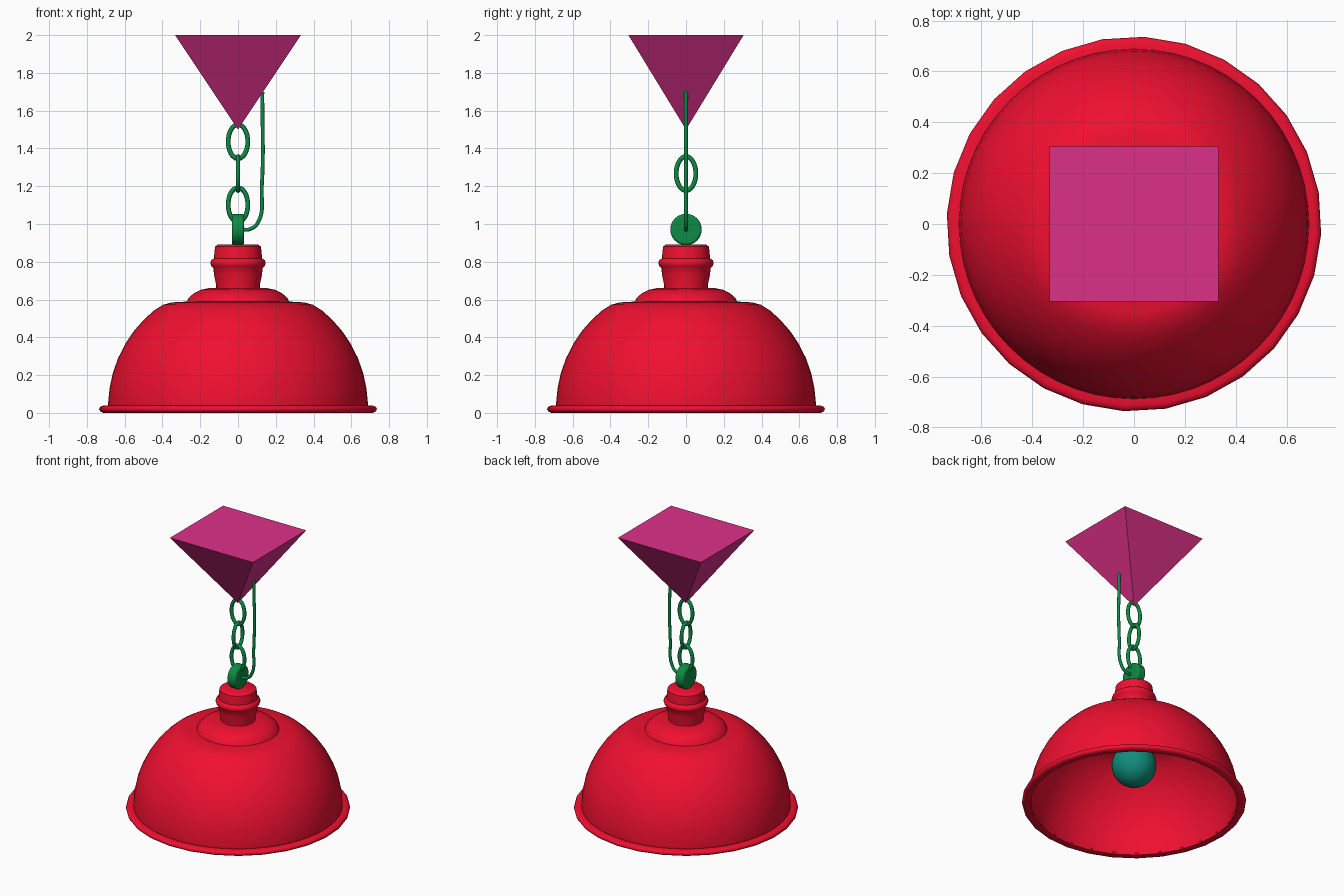
import bpy, bmesh
from math import cos, sin, pi, radians

if "Cube" in bpy.data.objects:
    bpy.data.objects.remove(bpy.data.objects["Cube"])


def material(name, rgb):
    m = bpy.data.materials.new(name)
    m.diffuse_color = (*rgb, 1)
    m.use_nodes = True
    m.node_tree.nodes["Principled BSDF"].inputs["Base Color"].default_value = m.diffuse_color
    return m


RED = material("red_enamel", (0.87, 0.005, 0.03))
GREEN = material("green_metal", (0.004, 0.26, 0.06))
PINK = material("pink_mount", (0.72, 0.03, 0.25))
TEAL = material("teal_glass", (0.005, 0.27, 0.20))


def add_mesh(name, bm, mat, smooth=None):
    bmesh.ops.recalc_face_normals(bm, faces=bm.faces)
    me = bpy.data.meshes.new(name)
    bm.to_mesh(me)
    bm.free()
    ob = bpy.data.objects.new(name, me)
    bpy.context.collection.objects.link(ob)
    me.materials.append(mat)
    if smooth:
        bpy.ops.object.select_all(action='DESELECT')
        ob.select_set(True)
        bpy.context.view_layer.objects.active = ob
        bpy.ops.object.shade_smooth_by_angle(angle=radians(smooth))
    return ob


def lathe(name, profile, mat, sides=56, closed=False, smooth=40, turn=0.0):
    """Revolve (radius, z) points around the z axis."""
    bm = bmesh.new()
    rings = []
    for k in range(sides):
        a = 2 * pi * k / sides + turn
        rings.append([bm.verts.new((r * cos(a), r * sin(a), z)) for r, z in profile])
    n = len(profile)
    for k in range(sides):
        p, q = rings[k], rings[(k + 1) % sides]
        for i in range(n if closed else n - 1):
            j = (i + 1) % n
            bm.faces.new((p[i], q[i], q[j], p[j]))
    bmesh.ops.remove_doubles(bm, verts=bm.verts, dist=1e-5)
    return add_mesh(name, bm, mat, smooth)


def link(name, z, across_y, half_w=0.052, half_h=0.090, wire=0.0125):
    """Oval chain link standing upright, facing front or side."""
    bm = bmesh.new()
    seg, tube = 32, 10
    rings = []
    for k in range(seg):
        a = 2 * pi * k / seg
        nx, nz = half_h * cos(a), half_w * sin(a)
        length = (nx * nx + nz * nz) ** 0.5
        ring = []
        for t in range(tube):
            b = 2 * pi * t / tube
            u = half_w * cos(a) + wire * cos(b) * nx / length
            w = half_h * sin(a) + wire * cos(b) * nz / length
            v = wire * sin(b)
            ring.append(bm.verts.new((v, u, z + w) if across_y else (u, v, z + w)))
        rings.append(ring)
    for k in range(seg):
        p, q = rings[k], rings[(k + 1) % seg]
        for t in range(tube):
            s = (t + 1) % tube
            bm.faces.new((p[t], q[t], q[s], p[s]))
    return add_mesh(name, bm, GREEN, 60)


# Ceiling mount: inverted pyramid
bm = bmesh.new()
tip = bm.verts.new((0, 0, 1.5))
top = [bm.verts.new((0.333 * sx, 0.305 * sy, 2.0))
       for sx, sy in ((-1, -1), (1, -1), (1, 1), (-1, 1))]
bm.faces.new(top)
for i in range(4):
    bm.faces.new((top[i], top[(i + 1) % 4], tip))
add_mesh("ceiling_mount", bm, PINK)

# Chain
for i, z in enumerate((1.436, 1.267, 1.102)):
    link(f"chain_link_{i + 1}", z, across_y=(i == 1))

# Eyelet disc, its axis along x
bm = bmesh.new()
bmesh.ops.create_cone(bm, cap_ends=True, segments=32, radius1=0.083,
                      radius2=0.083, depth=0.066)
for v in bm.verts:
    v.co = (v.co.z, v.co.y, v.co.x + 0.971)
eyelet = add_mesh("eyelet", bm, GREEN, 40)
bev = eyelet.modifiers.new("rounded_edge", 'BEVEL')
bev.width, bev.segments = 0.012, 3

# Power cord
cu = bpy.data.curves.new("power_cord", 'CURVE')
cu.dimensions = '3D'
cu.bevel_depth = 0.0105
cu.bevel_resolution = 3
cu.use_fill_caps = True
sp = cu.splines.new('BEZIER')
path = [(0.02, 0.971), (0.06, 0.972), (0.104, 1.005), (0.126, 1.20), (0.129, 1.70)]
sp.bezier_points.add(len(path) - 1)
for bp, (x, z) in zip(sp.bezier_points, path):
    bp.co = (x, 0, z)
    bp.handle_left_type = bp.handle_right_type = 'AUTO'
cord = bpy.data.objects.new("power_cord", cu)
bpy.context.collection.objects.link(cord)
cu.materials.append(GREEN)

# Lamp holder neck
lathe("lamp_holder", [(0.115, 0.65), (0.116, 0.68), (0.127, 0.73), (0.130, 0.765),
                      (0.142, 0.778), (0.147, 0.793), (0.142, 0.808), (0.127, 0.818),
                      (0.125, 0.85), (0.121, 0.88), (0.105, 0.892), (0, 0.892)], RED)

# Collar between neck and shade
lathe("collar", [(0.272, 0.586), (0.262, 0.608), (0.235, 0.632), (0.195, 0.652),
                 (0.15, 0.661), (0, 0.661)], RED)

# Domed shade with a thin wall
shade = lathe("shade", [(0.688, 0.012), (0.688, 0.05), (0.680, 0.13), (0.663, 0.21),
                        (0.635, 0.29), (0.597, 0.365), (0.550, 0.435), (0.497, 0.495),
                        (0.445, 0.542), (0.395, 0.573), (0.350, 0.585), (0.26, 0.59),
                        (0, 0.59)], RED)
wall = shade.modifiers.new("wall", 'SOLIDIFY')
wall.thickness, wall.offset = 0.008, -1

# Rolled rim, visibly faceted
lathe("rim", [(0.680, 0.004), (0.715, 0.0), (0.731, 0.008), (0.737, 0.02),
              (0.731, 0.032), (0.715, 0.038), (0.680, 0.038)],
      RED, sides=28, closed=True, smooth=60, turn=radians(-3.1))

# Bulb: globe tapering to a neck inside the shade
globe = [(0.147 * sin(radians(d)), 0.29 - 0.147 * cos(radians(d)))
         for d in range(0, 151, 10)]
lathe("bulb", globe + [(0.062, 0.44), (0.055, 0.48), (0.055, 0.60)], TEAL, sides=32)
